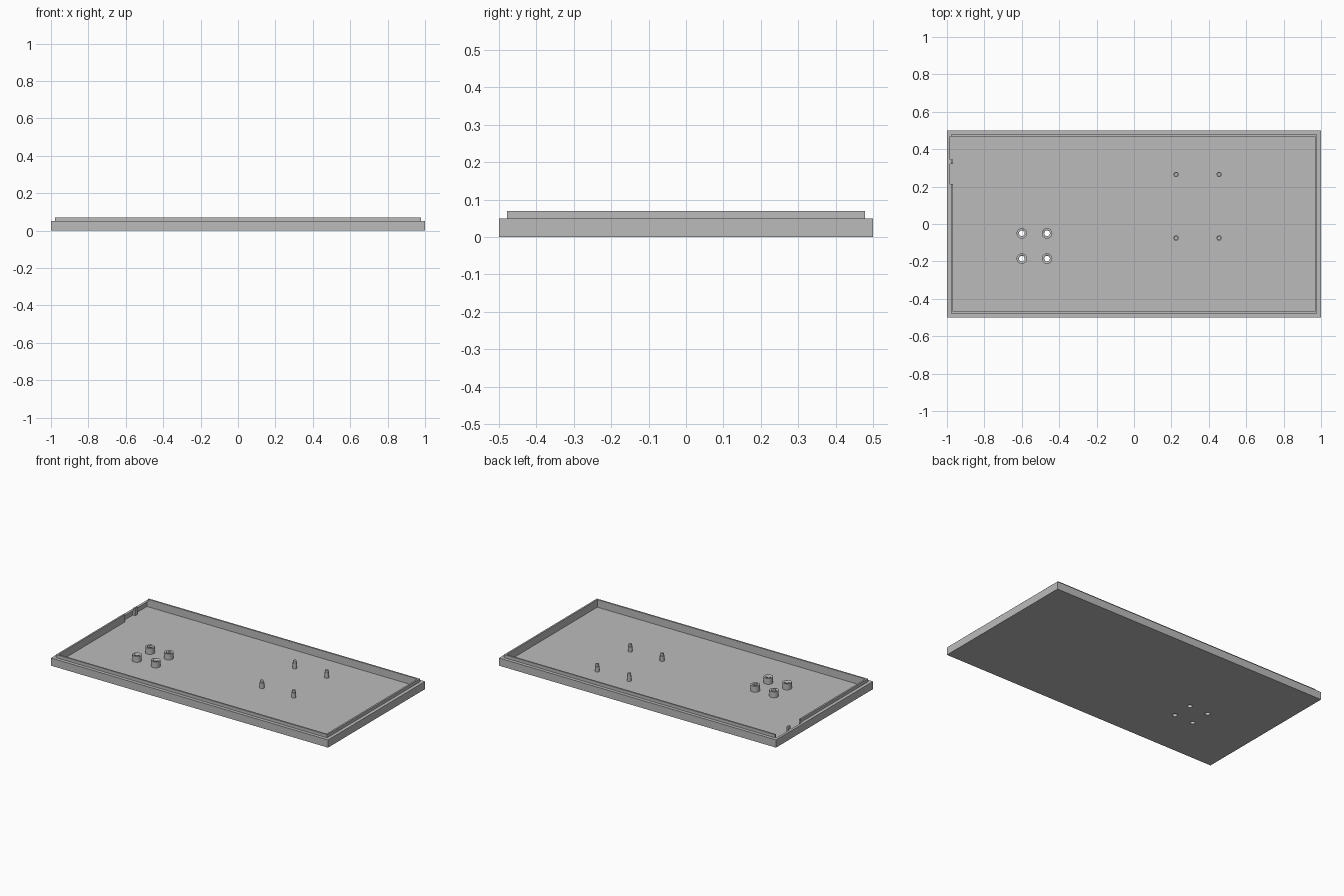
import bpy
import bmesh

cube = bpy.data.objects.get("Cube")
if cube:
    bpy.data.objects.remove(cube, do_unlink=True)

grey = bpy.data.materials.new("plain_grey")
grey.use_nodes = True
grey.diffuse_color = (0.5, 0.5, 0.5, 1)
grey.node_tree.nodes["Principled BSDF"].inputs["Base Color"].default_value = (0.5, 0.5, 0.5, 1)

FLOOR, RIM, LIP = 0.021, 0.05, 0.07


def finish(name, bm):
    bmesh.ops.recalc_face_normals(bm, faces=bm.faces)
    mesh = bpy.data.meshes.new(name)
    bm.to_mesh(mesh)
    bm.free()
    mesh.materials.append(grey)
    obj = bpy.data.objects.new(name, mesh)
    bpy.context.collection.objects.link(obj)
    return obj


def box(name, low, high):
    bm = bmesh.new()
    bmesh.ops.create_cube(bm, size=1)
    for v in bm.verts:
        v.co = [h if c > 0 else l for c, l, h in zip(v.co, low, high)]
    return finish(name, bm)


def cylinder(name, x, y, radius, z0, z1):
    bm = bmesh.new()
    bmesh.ops.create_cone(bm, cap_ends=True, segments=32, radius1=radius,
                          radius2=radius, depth=z1 - z0)
    bmesh.ops.translate(bm, vec=(x, y, (z0 + z1) / 2), verts=bm.verts)
    return smooth(finish(name, bm))


def smooth(obj):
    bpy.ops.object.select_all(action="DESELECT")
    obj.select_set(True)
    bpy.context.view_layer.objects.active = obj
    bpy.ops.object.shade_smooth_by_angle()
    return obj


def cut(obj, cutter):
    cutter.hide_render = True
    cutter.hide_set(True)
    mod = obj.modifiers.new("cut", "BOOLEAN")
    mod.operation = "DIFFERENCE"
    mod.solver = "EXACT"
    mod.object = cutter
    bpy.context.view_layer.objects.active = obj
    bpy.ops.object.modifier_apply(modifier=mod.name)
    bpy.data.objects.remove(cutter, do_unlink=True)


# Tray: floor, outer wall and stepped lip lofted through rectangular rings
bm = bmesh.new()
rings = []
for inset, z in ((0, 0), (0, RIM), (0.022, RIM), (0.022, LIP), (0.033, LIP), (0.033, FLOOR)):
    x, y = 1 - inset, 0.5 - inset
    rings.append([bm.verts.new((sx * x, sy * y, z))
                  for sx, sy in ((-1, -1), (1, -1), (1, 1), (-1, 1))])
for a, b in zip(rings, rings[1:]):
    for i in range(4):
        j = (i + 1) % 4
        bm.faces.new((a[i], a[j], b[j], b[i]))
bm.faces.new(rings[0])
bm.faces.new(rings[-1])
tray = finish("tray", bm)

# Side gap in the lip, split by a small tab, with the wall thinned behind it
for y0, y1 in ((0.215, 0.32), (0.345, 0.467)):
    cut(tray, box("lip_gap", (-1.1, y0, RIM), (-0.9, y1, 0.2)))
    cut(tray, box("wall_recess", (-0.984, y0, FLOOR), (-0.9, y1, 0.2)))

# Hollow mounts, open through the floor
for x in (-0.6, -0.465):
    for y in (-0.05, -0.185):
        mount = cylinder("hollow_mount", x, y, 0.028, FLOOR - 0.005, 0.06)
        for part in (mount, tray):
            cut(part, cylinder("bore", x, y, 0.015, -0.1, 0.2))

# Solid support posts with narrower locating pins
for x in (0.225, 0.455):
    for y in (-0.075, 0.265):
        cylinder("support_post", x, y, 0.014, FLOOR - 0.005, 0.055)
        cylinder("locating_pin", x, y, 0.01, 0.05, LIP)
